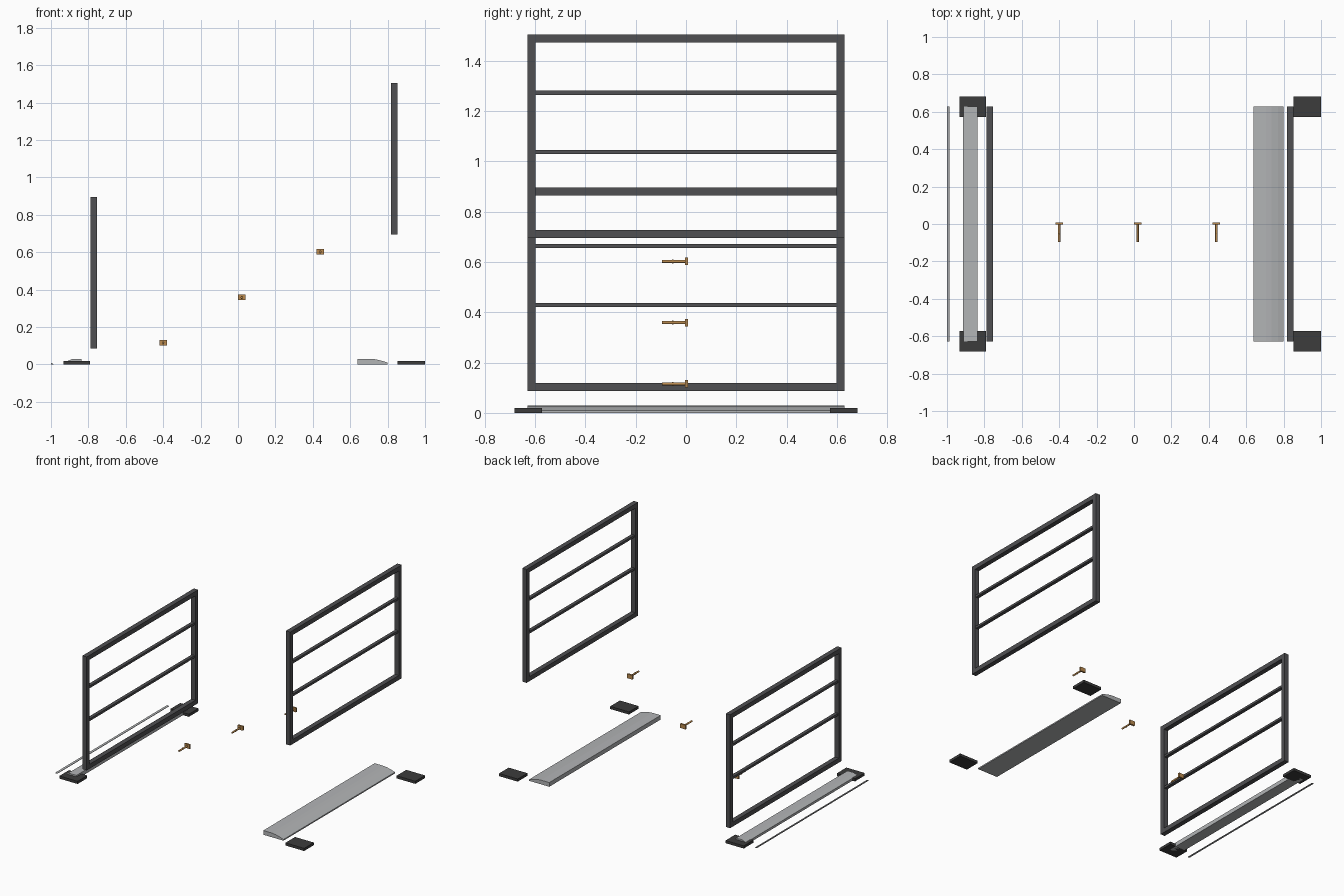
import bpy, bmesh, math

if "Cube" in bpy.data.objects:
    bpy.data.objects.remove(bpy.data.objects["Cube"])

def material(name, rgb):
    m = bpy.data.materials.new(name)
    m.diffuse_color = (*rgb, 1)
    m.use_nodes = True
    m.node_tree.nodes["Principled BSDF"].inputs["Base Color"].default_value = m.diffuse_color
    return m

STEEL = material("dark_steel", (0.08, 0.08, 0.085))
RUBBER = material("black_rubber", (0.045, 0.045, 0.045))
ALU = material("light_alloy", (0.45, 0.46, 0.47))
BRASS = material("brass", (0.5, 0.26, 0.08))

def add_box(bm, x0, x1, y0, y1, z0, z1):
    vs = bmesh.ops.create_cube(bm, size=1)["verts"]
    bmesh.ops.scale(bm, vec=(x1 - x0, y1 - y0, z1 - z0), verts=vs)
    bmesh.ops.translate(bm, vec=((x0 + x1) / 2, (y0 + y1) / 2, (z0 + z1) / 2), verts=vs)

def finish(bm, name, mat):
    bmesh.ops.recalc_face_normals(bm, faces=bm.faces)
    me = bpy.data.meshes.new(name)
    bm.to_mesh(me)
    bm.free()
    me.materials.append(mat)
    ob = bpy.data.objects.new(name, me)
    bpy.context.collection.objects.link(ob)
    return ob

def extrude_y(name, profile, half, mat):
    """Closed x-z profile swept along y from -half to half."""
    bm = bmesh.new()
    face = bm.faces.new([bm.verts.new((x, -half, z)) for x, z in profile])
    new = bmesh.ops.extrude_face_region(bm, geom=[face])["geom"]
    bmesh.ops.translate(bm, vec=(0, 2 * half, 0),
                        verts=[v for v in new if isinstance(v, bmesh.types.BMVert)])
    return finish(bm, name, mat)

# Gate frames: border bars and two slim cross rails
W, H, T = 0.629, 0.81, 0.032
def frame(name, x, z):
    bm = bmesh.new()
    d = 0.017
    for s in (-1, 1):
        a, b = sorted((s * W, s * (W - T)))
        add_box(bm, x - d, x + d, a, b, z, z + H)
    for z0, z1, dx in ((0, T, d), (0.335, 0.351, 0.012), (0.57, 0.586, 0.012), (H - T, H, d)):
        add_box(bm, x - dx, x + dx, -W + T, W - T, z + z0, z + z1)
    finish(bm, name, STEEL)

frame("lower_frame", -0.772, 0.086)
frame("upper_frame", 0.836, 0.694)

# Foot pads at the four corners
for side, x0, x1 in (("left", -0.934, -0.79), ("right", 0.852, 1.0)):
    for end, y0, y1 in (("front", -0.682, -0.573), ("back", 0.573, 0.682)):
        bm = bmesh.new()
        add_box(bm, x0, x1, y0, y1, 0, 0.019)
        finish(bm, f"{side}_{end}_foot", RUBBER)

# Threshold ramps and thin seal strip
extrude_y("wide_ramp", [(0.64, 0), (0.64, 0.03), (0.705, 0.03), (0.735, 0.027),
                        (0.77, 0.019), (0.80, 0.009), (0.80, 0)], W, ALU)
extrude_y("narrow_ramp", [(-0.914, 0), (-0.914, 0.017), (-0.885, 0.029),
                          (-0.836, 0.029), (-0.836, 0)], W, ALU)
extrude_y("seal_strip", [(-1.0, 0), (-1.0, 0.007), (-0.987, 0.003), (-0.987, 0)], W, ALU)

# Latch bolts: plate, round stem, small cross pin
def latch(name, x, z):
    bm = bmesh.new()
    add_box(bm, x - 0.021, x + 0.021, -0.004, 0.008, z - 0.015, z + 0.015)
    for r, length, at, axis in ((0.006, 0.091, (x, -0.0495, z), "y"),
                                (0.003, 0.016, (x, -0.053, z), "z")):
        vs = bmesh.ops.create_cone(bm, cap_ends=True, segments=12, radius1=r,
                                   radius2=r, depth=length)["verts"]
        from_rot = math.pi / 2 if axis == "y" else 0
        c, s = math.cos(from_rot), math.sin(from_rot)
        for v in vs:
            px, py, pz = v.co
            v.co = (px + at[0], py * c - pz * s + at[1], py * s + pz * c + at[2])
    finish(bm, name, BRASS)

for i in range(3):
    latch(f"latch_{i + 1}", -0.40 + 0.42 * i, 0.115 + 0.2435 * i)
